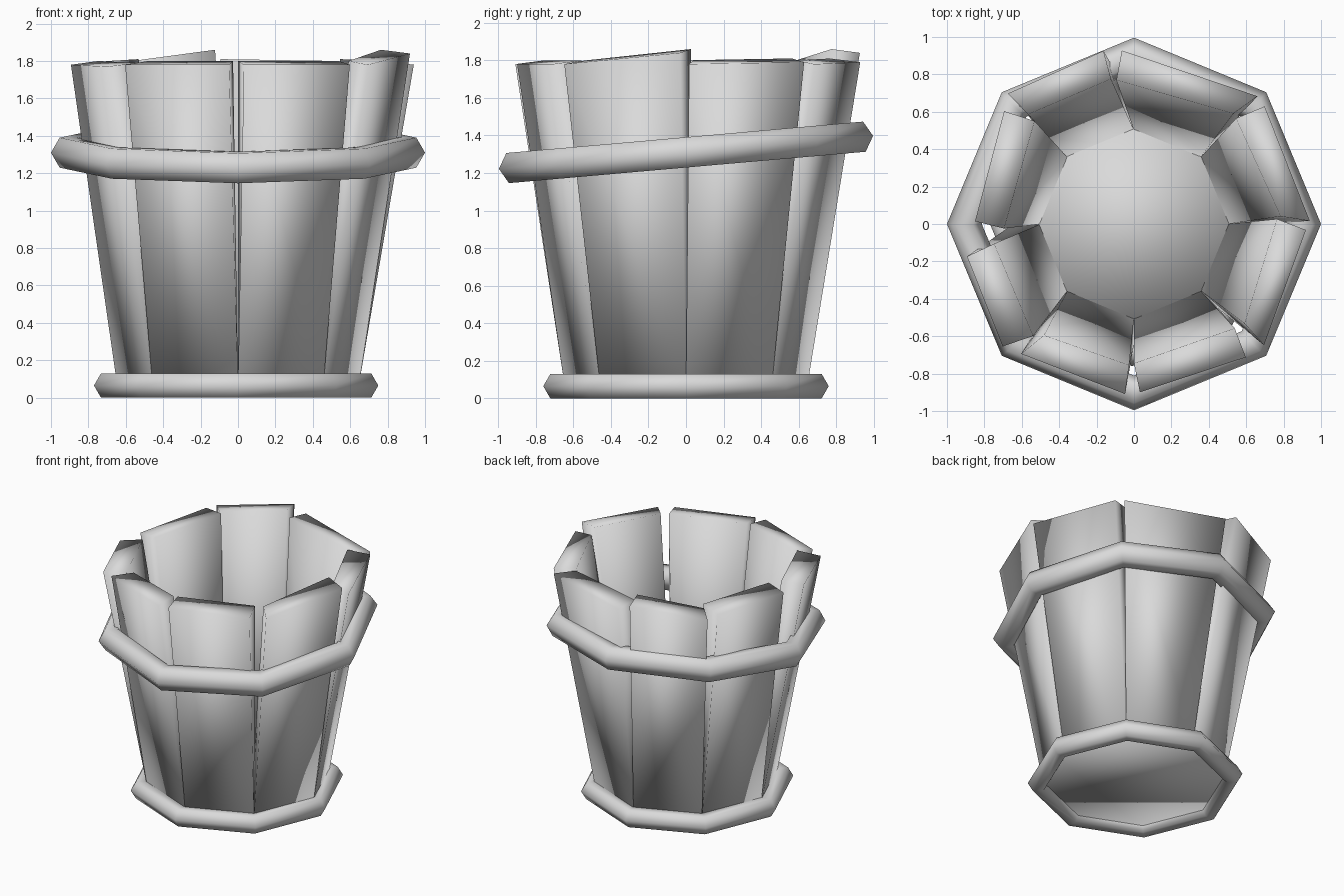
import bpy, bmesh
from math import cos, sin, radians, atan

cube = bpy.data.objects.get("Cube")
if cube:
    bpy.data.objects.remove(cube, do_unlink=True)

grey = bpy.data.materials.new("plain_grey")
grey.use_nodes = True
colour = (0.7, 0.7, 0.7, 1)
grey.diffuse_color = colour
grey.node_tree.nodes["Principled BSDF"].inputs["Base Color"].default_value = colour


def finish(obj):
    obj.data.materials.append(grey)
    for p in obj.data.polygons:
        p.use_smooth = True


def polar(angle, radius, z):
    a = radians(angle)
    return (radius * cos(a), radius * sin(a), z)


def hoop(name, major, minor, location, tilt=0):
    bpy.ops.mesh.primitive_torus_add(major_segments=8, minor_segments=6,
                                     major_radius=major, minor_radius=minor,
                                     location=location, rotation=(tilt, 0, 0))
    bpy.context.object.name = name
    finish(bpy.context.object)


def stave(name, index, start, end):
    # Tapered plank: each end is (outer angle offset, inner angle offset, top radius, top height)
    bm = bmesh.new()
    rings = []
    for slot, (outer, inner, radius, height) in ((0, start), (45, end)):
        angle = 45 * index + slot
        corners = [polar(angle, 0.5, 0.06),
                   polar(angle, 0.645, 0.06),
                   polar(angle + outer, radius, height),
                   polar(angle + inner, radius - 0.155, height + 0.02)]
        rings.append([bm.verts.new(c) for c in corners])
    a, b = rings
    bm.faces.new(a)
    bm.faces.new(b[::-1])
    for i in range(4):
        j = (i + 1) % 4
        bm.faces.new((a[j], a[i], b[i], b[j]))
    bmesh.ops.recalc_face_normals(bm, faces=bm.faces)
    mesh = bpy.data.meshes.new(name)
    bm.to_mesh(mesh)
    bm.free()
    obj = bpy.data.objects.new(name, mesh)
    bpy.context.collection.objects.link(obj)
    finish(obj)


# Uneven staves, counter-clockwise from the left side
staves = [
    ((1, 3, 0.94, 1.78), (-3, 1, 0.94, 1.79)),
    ((1, 3, 0.95, 1.78), (4, 7, 0.93, 1.79)),
    ((10, 9, 0.94, 1.84), (-1, -1, 0.97, 1.78)),
    ((4, -1, 0.92, 1.79), (-1, 2, 0.85, 1.78)),
    ((11, 8, 0.91, 1.78), (-2, 3, 0.96, 1.77)),
    ((4, 6, 0.92, 1.78), (-3, -2, 0.91, 1.78)),
    ((2, 0, 0.90, 1.78), (-5, -1, 0.93, 1.78)),
    ((2, 3, 0.95, 1.78), (-2, 2, 0.92, 1.84)),
]
for i, (start, end) in enumerate(staves):
    stave(f"stave_{i + 1}", i, start, end)

# Hoops, the upper one slipped to a tilt
hoop("lower_hoop", 0.685, 0.075, (-0.01, 0, 0.065))
hoop("upper_hoop", 0.907, 0.093, (0, 0, 1.31), atan(0.088))

# Bucket floor
bpy.ops.mesh.primitive_cylinder_add(vertices=8, radius=0.64, depth=0.07,
                                    location=(0, 0, 0.075),
                                    rotation=(0, 0, radians(90)))
floor = bpy.context.object
floor.name = "floor"
finish(floor)
